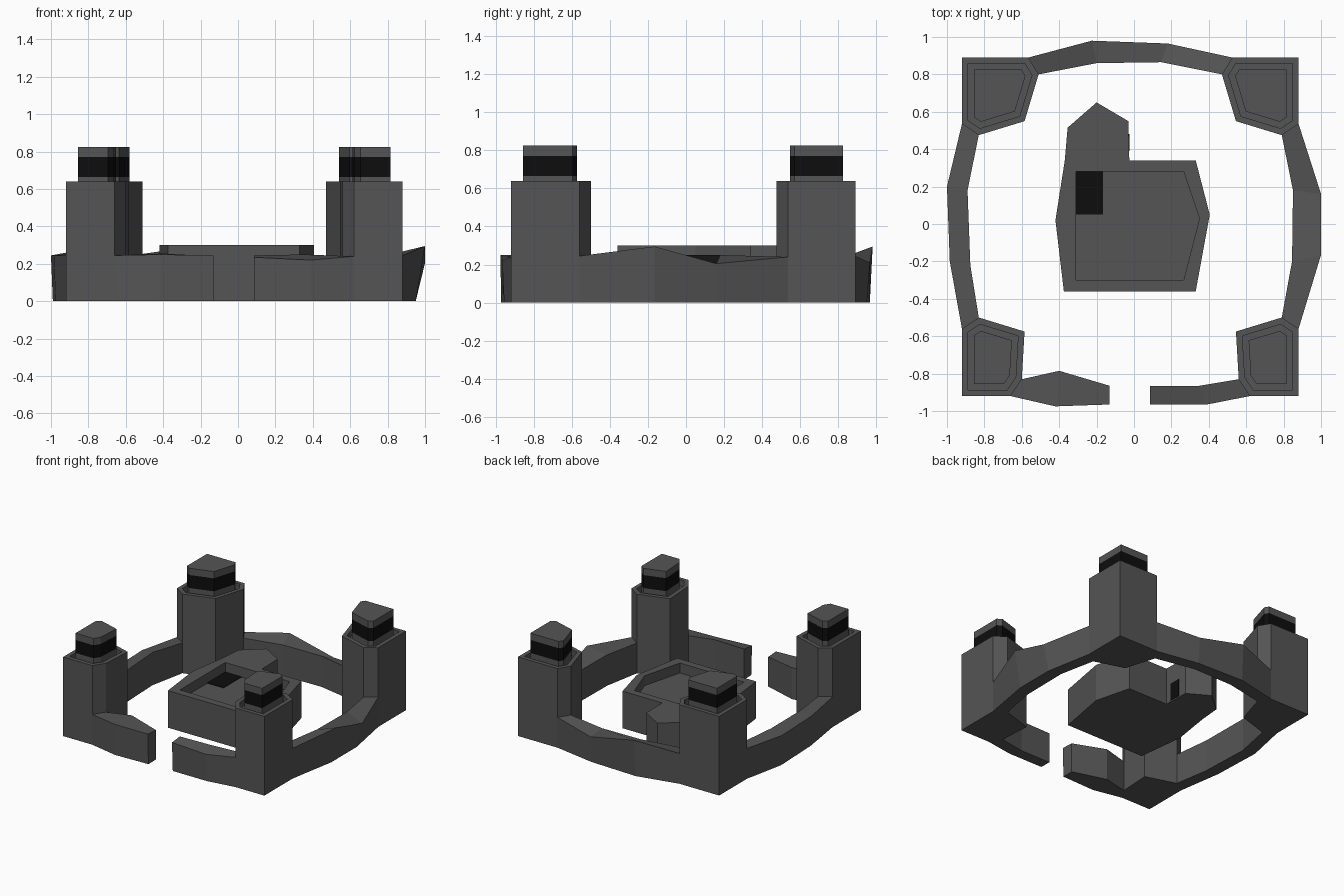
import bpy
import bmesh
from mathutils import Vector

if "Cube" in bpy.data.objects:
    bpy.data.objects.remove(bpy.data.objects["Cube"])


def material(name, v):
    m = bpy.data.materials.new(name)
    m.diffuse_color = (v, v, v, 1)
    m.use_nodes = True
    m.node_tree.nodes["Principled BSDF"].inputs["Base Color"].default_value = m.diffuse_color
    return m


STONE = material("dark_stone", 0.09)
BLACK = material("black", 0.004)


def loft(name, rings, black_bands=(), mat=STONE):
    """Skin a list of equal-length 3D loops and cap both ends."""
    bm = bmesh.new()
    loops = [[bm.verts.new(p) for p in r] for r in rings]
    n = len(loops[0])
    bm.faces.new(loops[0])
    bm.faces.new(loops[-1])
    for k, (a, b) in enumerate(zip(loops, loops[1:])):
        for i in range(n):
            f = bm.faces.new((a[i], a[(i + 1) % n], b[(i + 1) % n], b[i]))
            f.material_index = int(k in black_bands)
    bmesh.ops.recalc_face_normals(bm, faces=bm.faces)
    me = bpy.data.meshes.new(name)
    bm.to_mesh(me)
    bm.free()
    me.materials.append(mat)
    if black_bands:
        me.materials.append(BLACK)
    ob = bpy.data.objects.new(name, me)
    bpy.context.collection.objects.link(ob)
    return ob


def at(poly, z):
    return [(x, y, z) for x, y in poly]


def inset(poly, d):
    """Offset a convex polygon inward by d."""
    pts = [Vector(p) for p in poly]
    n = len(pts)
    area = sum(pts[i - 1].x * pts[i].y - pts[i].x * pts[i - 1].y for i in range(n))
    s = 1 if area > 0 else -1
    out = []
    for i in range(n):
        e0 = (pts[i] - pts[i - 1]).normalized()
        e1 = (pts[(i + 1) % n] - pts[i]).normalized()
        n0, n1 = Vector((-e0.y, e0.x)) * s, Vector((-e1.y, e1.x)) * s
        out.append(pts[i] + (n0 + n1) * d / (1 + n0.dot(n1)))
    return [(p.x, p.y) for p in out]


# Corner towers: hollow rimmed top with a banded post inside
MID = -0.02
back = [(-.92, .89), (-.565, .89), (-.51, .80), (-.585, .55), (-.83, .475), (-.92, .535)]
front = [(-.92, -.92), (-.92, -.56), (-.83, -.50), (-.585, -.575), (-.60, -.83), (-.66, -.92)]
for label, left in (("back", back), ("front", front)):
    for side in ("left", "right"):
        p = left if side == "left" else [(2 * MID - x, y) for x, y in left]
        rim, post = inset(p, .033), inset(p, .065)
        loft(f"{label}_{side}_tower",
             [at(p, 0), at(p, .64), at(rim, .64), at(rim, .59)])
        loft(f"{label}_{side}_post",
             [at(post, .585), at(post, .665), at(post, .77), at(post, .825)], (1,))


# Low walls: each station is outer top (x, y, z), inner top (x, y, z)
def wall(name, stations, flare=(0, 0), open_end=False):
    rings = []
    for i, (ox, oy, oz, ix, iy, iz) in enumerate(stations):
        end = i == 0 or (i == len(stations) - 1 and not open_end)
        fx, fy = (0, 0) if end else flare
        rings.append([(ox + fx, oy + fy, 0), (ox, oy, oz), (ix, iy, iz), (ix, iy, 0)])
    loft(name, rings)


wall("back_wall", [(-.565, .89, .245, -.51, .80, .245),
                   (-.225, .98, .295, -.20, .86, .25),
                   (.18, .965, .21, .145, .865, .25),
                   (.525, .89, .245, .47, .80, .245)], (0, -.015))
wall("right_wall", [(.88, .535, .24, .79, .475, .24),
                    (1.0, .16, .205, .85, .18, .25),
                    (1.0, -.165, .295, .845, -.20, .25),
                    (.88, -.56, .245, .79, -.50, .245)], (-.05, 0))
wall("left_wall", [(-.92, .535, .245, -.83, .475, .245),
                   (-1.0, .20, .245, -.89, .18, .265),
                   (-.985, -.20, .245, -.875, -.22, .255),
                   (-.92, -.56, .245, -.83, -.50, .245)], (.01, 0))
wall("front_left_wall", [(-.66, -.92, .245, -.60, -.83, .245),
                         (-.42, -.975, .25, -.40, -.785, .255),
                         (-.13, -.965, .245, -.13, -.865, .24)], (0, .005), True)
wall("front_right_wall", [(.62, -.92, .24, .56, -.83, .24),
                          (.39, -.965, .22, .35, -.865, .25),
                          (.085, -.965, .235, .085, -.865, .245)], (0, .01), True)

# Central building with sunken roof
hall = [(-.375, -.36), (.33, -.36), (.405, .05), (.33, .34), (-.37, .34), (-.42, .02)]
roof = [(-.31, -.30), (.265, -.30), (.35, .03), (.265, .28), (-.31, .28), (-.31, .0)]
loft("hall", [at(hall, 0), at(hall, .30), at(roof, .30), at(roof, .22)])

# Pointed annex behind the hall
annex = [(-.37, .34), (-.025, .34), (-.03, .55), (-.20, .65), (-.355, .515)]
loft("annex", [at(annex, 0), at(annex, .30)])

# Black roof hatch and side doorway
hatch = [(-.31, .05), (-.165, .05), (-.165, .28), (-.31, .28)]
loft("roof_hatch", [at(hatch, .215), at(hatch, .224)], mat=BLACK)
door = [(-.05, .39), (-.023, .39), (-.023, .48), (-.05, .48)]
loft("doorway", [at(door, .01), at(door, .15)], mat=BLACK)
